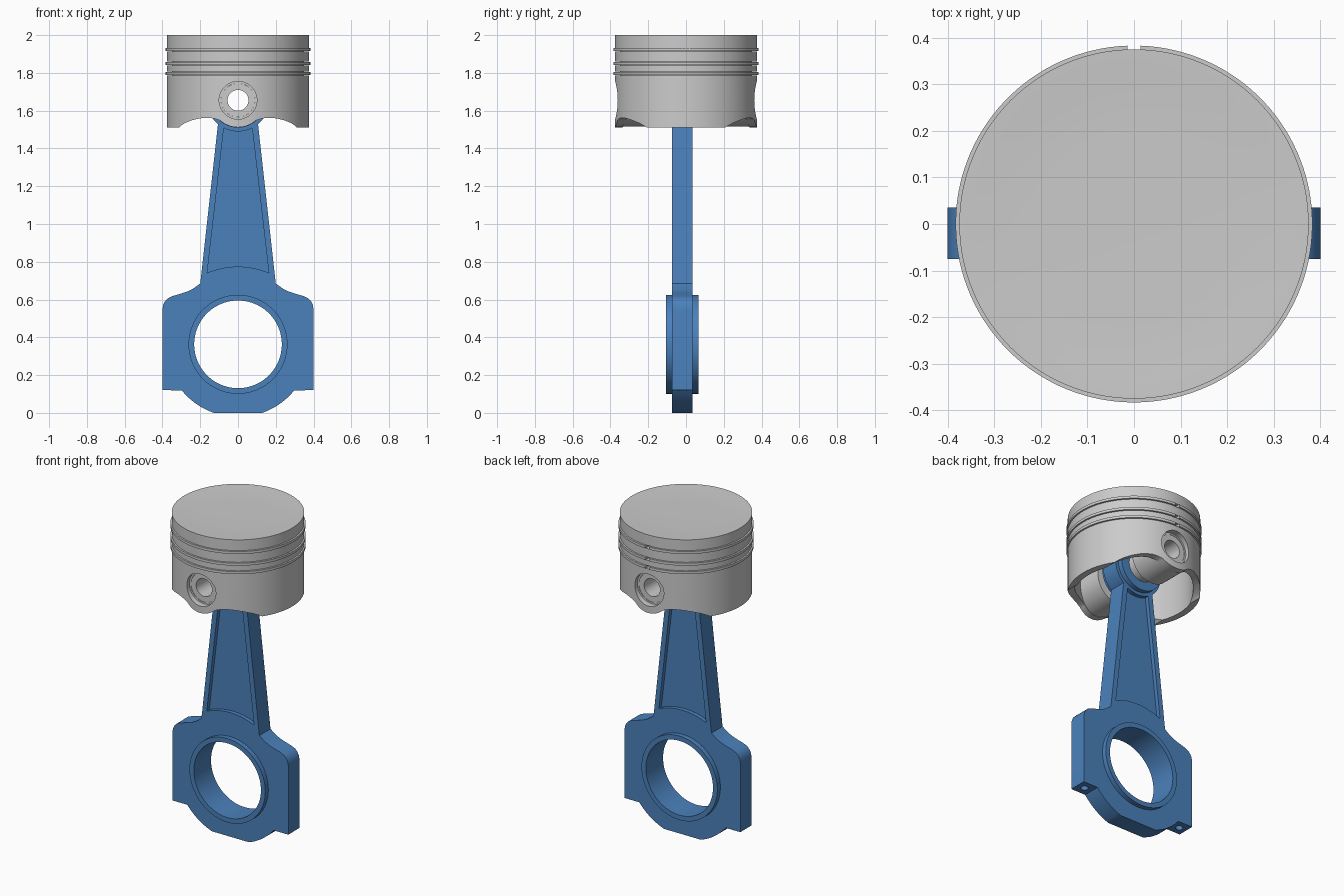
import bpy, bmesh
from math import sin, cos, pi, radians, sqrt

if "Cube" in bpy.data.objects:
    bpy.data.objects.remove(bpy.data.objects["Cube"])

BIG, PIN = 0.363, 1.655      # heights of crank bore and pin axis
ROD_Y = -0.02                # mid plane of the rod

blue = bpy.data.materials.new("rod_blue")
blue.diffuse_color = (0.07, 0.22, 0.5, 1)
blue.use_nodes = True
blue.node_tree.nodes["Principled BSDF"].inputs["Base Color"].default_value = blue.diffuse_color


def finish(name, bm):
    bmesh.ops.remove_doubles(bm, verts=bm.verts, dist=1e-5)
    bmesh.ops.recalc_face_normals(bm, faces=bm.faces)
    me = bpy.data.meshes.new(name)
    bm.to_mesh(me)
    bm.free()
    ob = bpy.data.objects.new(name, me)
    bpy.context.collection.objects.link(ob)
    return ob


def prism(name, pts, y0, y1):
    """Extrude an x-z outline along y."""
    bm = bmesh.new()
    a = [bm.verts.new((x, y0, z)) for x, z in pts]
    b = [bm.verts.new((x, y1, z)) for x, z in pts]
    bm.faces.new(a)
    bm.faces.new(b[::-1])
    for i in range(len(pts)):
        j = (i + 1) % len(pts)
        bm.faces.new((a[i], b[i], b[j], a[j]))
    return finish(name, bm)


def lathe(name, prof, a0=0.0, a1=2 * pi, n=128):
    """Spin a closed r-z profile about z; cap it when not a full turn."""
    bm = bmesh.new()
    rows = []
    for k in range(n + 1):
        a = a0 + (a1 - a0) * k / n
        rows.append([bm.verts.new((r * cos(a), r * sin(a), z)) for r, z in prof])
    m = len(prof)
    for p, q in zip(rows, rows[1:]):
        for i in range(m):
            j = (i + 1) % m
            if prof[i][0] or prof[j][0]:
                bm.faces.new((p[i], q[i], q[j], p[j]))
    if a1 - a0 < 2 * pi - 1e-4:
        bm.faces.new(rows[0])
        bm.faces.new(rows[-1][::-1])
    return finish(name, bm)


def arc(cz, r, d0, d1, n):
    return [(r * cos(radians(d0 + (d1 - d0) * i / n)),
             cz + r * sin(radians(d0 + (d1 - d0) * i / n))) for i in range(n + 1)]


def disc(name, cz, r, y0, y1, n=96):
    return prism(name, arc(cz, r, 0, 360, n)[:-1], y0, y1)


def mirrored(half):
    return half + [(-x, z) for x, z in reversed(half) if x > 1e-6]


def combine(ob, other, op):
    bpy.context.view_layer.objects.active = ob
    mod = ob.modifiers.new("bool", 'BOOLEAN')
    mod.operation, mod.object, mod.solver = op, other, 'EXACT'
    bpy.ops.object.modifier_apply(modifier=mod.name)
    bpy.data.objects.remove(other)


def smooth(ob):
    bpy.ops.object.select_all(action='DESELECT')
    ob.select_set(True)
    bpy.context.view_layer.objects.active = ob
    bpy.ops.object.shade_smooth_by_angle(angle=radians(30))


# Piston: hollow turned body with a shallow dished crown and ring grooves
R = 0.375
ring_z = (1.923, 1.85, 1.797)
prof = [(0, 1.994), (0.2, 1.994), (0.3, 1.996), (0.34, 1.999), (R, 2.0)]
for z in ring_z:
    prof += [(R, z + .010), (.35, z + .010), (.35, z - .010), (R, z - .010)]
prof += [(R, 1.51), (.335, 1.51), (.335, 1.84), (.305, 1.87), (0, 1.87)]
piston = lathe("piston", prof)

# Pin bosses inside the skirt, with recessed outer faces and a pin bore
for s in (-1, 1):
    combine(piston, disc("boss", PIN, 0.14, *sorted((s * .15, s * .34))), 'UNION')
for s in (-1, 1):
    combine(piston, disc("recess", PIN, 0.10, *sorted((s * .337, s * .5))), 'DIFFERENCE')
combine(piston, disc("bore", PIN, 0.09, -.5, .5), 'DIFFERENCE')

# Wavy lower skirt edge
wave = arc(PIN, 0.143, -90, -48, 8)
wave += [(.125, 1.558), (.15, 1.562), (.18, 1.562), (.21, 1.558), (.245, 1.549),
         (.28, 1.535), (.30, 1.522), (.315, 1.508), (.315, 1.4)]
combine(piston, prism("skirt_cut", mirrored(wave), -.6, .6), 'DIFFERENCE')
smooth(piston)

# Piston rings, split at the back
for i, z in enumerate(ring_z):
    g = 0.037
    smooth(lathe(f"piston_ring_{i + 1}",
                 [(.352, z - .008), (.383, z - .008), (.383, z + .008), (.352, z + .008)],
                 pi / 2 + g, pi / 2 + 2 * pi - g))

# Hollow wrist pin
pin = disc("wrist_pin", PIN, 0.0895, -.335, .335)
combine(pin, disc("pin_bore", PIN, 0.055, -.5, .5), 'DIFFERENCE')
smooth(pin)

# Connecting rod: one outline for cap, shoulders, shank and small end
half = arc(BIG, 0.385, -70.6, -39.2, 10)
half += [(.4, .12), (.4, .55), (.396, .572), (.386, .592), (.370, .608), (.345, .619),
         (.30, .632), (.27, .642), (.24, .656), (.2, .685)]
half += arc(PIN, 0.165, -50, 90, 28)
rod = prism("connecting_rod", mirrored(half), ROD_Y - .055, ROD_Y + .055)

# Raised collars and bores at both ends
for cz, r, bore in ((BIG, .262, .232), (PIN, .145, .09)):
    combine(rod, disc("collar", cz, r, ROD_Y - .085, ROD_Y + .085), 'UNION')
    combine(rod, disc("bore", cz, bore, -.5, .5), 'DIFFERENCE')

# Recessed shank panels, front and back
panel = [(x, BIG + sqrt(.412 ** 2 - x * x)) for x in (0, .04, .08, .12, .163)]
panel += [(x, PIN - sqrt(.165 ** 2 - x * x)) for x in (.075, .055, .035, .018, 0)]
for s in (-1, 1):
    y = sorted((ROD_Y + s * .03, ROD_Y + s * .2))
    combine(rod, prism("panel_cut", mirrored(panel), *y), 'DIFFERENCE')

# Bolt holes in the undersides of the shoulders
for x in (-.35, .35):
    bm = bmesh.new()
    bmesh.ops.create_cone(bm, cap_ends=True, segments=32, radius1=.022, radius2=.022, depth=.3)
    bmesh.ops.translate(bm, verts=bm.verts, vec=(x, ROD_Y, .12))
    combine(rod, finish("bolt_hole", bm), 'DIFFERENCE')
rod.data.materials.clear()
rod.data.materials.append(blue)
smooth(rod)
